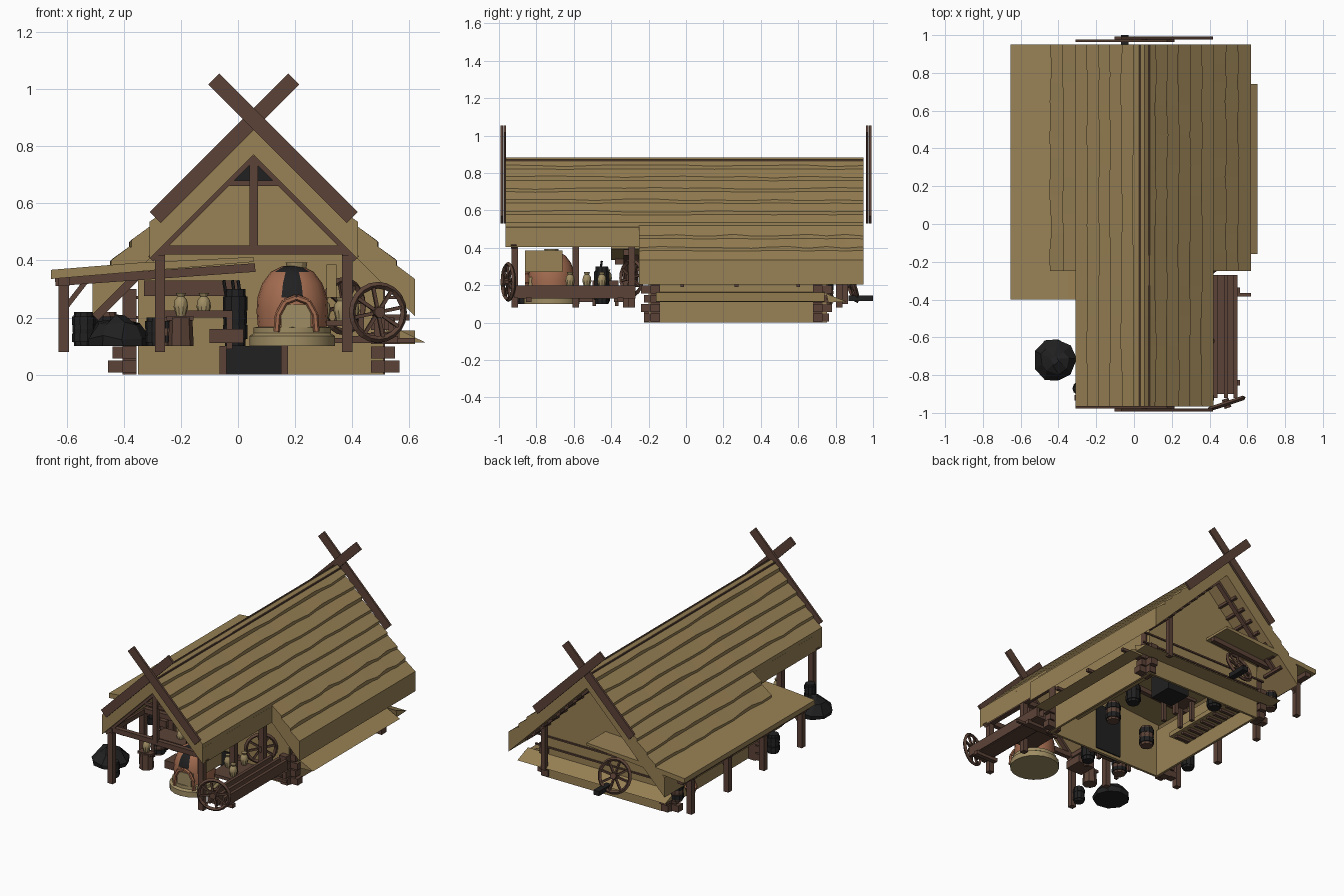
import bpy, bmesh, math, random
from mathutils import Vector

random.seed(4)
if "Cube" in bpy.data.objects:
    bpy.data.objects.remove(bpy.data.objects["Cube"])


def material(name, rgb):
    m = bpy.data.materials.new(name)
    m.use_nodes = True
    m.diffuse_color = (*rgb, 1)
    bsdf = next(n for n in m.node_tree.nodes if n.type == "BSDF_PRINCIPLED")
    bsdf.inputs["Base Color"].default_value = (*rgb, 1)
    return m


TAN = material("weathered tan", (.315, .22, .09))
BROWN = material("dark brown wood", (.105, .055, .038))
BLACK = material("black iron", (.015, .015, .016))
CLAY = material("orange clay", (.37, .15, .08))
PALE = material("pale clay", (.345, .265, .125))


def make(name, verts, faces, *mats):
    me = bpy.data.meshes.new(name)
    me.from_pydata(verts, [], faces)
    bm = bmesh.new()
    bm.from_mesh(me)
    bmesh.ops.recalc_face_normals(bm, faces=bm.faces)
    bm.to_mesh(me)
    bm.free()
    ob = bpy.data.objects.new(name, me)
    bpy.context.collection.objects.link(ob)
    for m in mats:
        me.materials.append(m)
    return ob


def sweep(name, rings, mat):
    """Skin a list of equal cross-sections and cap both ends."""
    n = len(rings[0])
    verts = [p for r in rings for p in r]
    faces = [(i * n + j, i * n + (j + 1) % n, (i + 1) * n + (j + 1) % n, (i + 1) * n + j)
             for i in range(len(rings) - 1) for j in range(n)]
    faces += [tuple(range(n)), tuple(range(len(verts) - n, len(verts)))]
    return make(name, verts, faces, mat)


def prism(name, profile, y0, y1, mat):
    return sweep(name, [[(x, y, z) for x, z in profile] for y in (y0, y1)], mat)


def box(name, x0, x1, y0, y1, z0, z1, mat):
    return prism(name, [(x0, z0), (x1, z0), (x1, z1), (x0, z1)], y0, y1, mat)


def beam(name, p, q, w, h, mat=BROWN, sides=4):
    """Straight timber (sides=4) or round bar between two points."""
    p, q = Vector(p), Vector(q)
    d = (q - p).normalized()
    a = d.cross((0, 0, 1))
    a = a.normalized() if a.length > .01 else Vector((1, 0, 0))
    b = d.cross(a)
    k = math.sqrt(.5) if sides == 4 else .5
    angles = [math.pi / sides + math.tau * i / sides for i in range(sides)]
    return sweep(name, [[c + (a * w * math.cos(t) + b * h * math.sin(t)) * k for t in angles]
                        for c in (p, q)], mat)


def lathe(name, c, profile, mat, n=12):
    return sweep(name, [[(c[0] + r * math.cos(math.tau * i / n), c[1] + r * math.sin(math.tau * i / n), c[2] + z)
                         for i in range(n)] for r, z in profile], mat)


def wheel(name, c, r, turn, tilt=0):
    bpy.ops.mesh.primitive_torus_add(major_segments=20, minor_segments=4, major_radius=r - .01,
                                     minor_radius=.012, location=c, rotation=(math.pi / 2 + tilt, 0, turn))
    rim = bpy.context.object
    rim.name = name + "_rim"
    rim.data.materials.append(BROWN)
    rot = rim.rotation_euler.to_matrix()
    c = Vector(c)
    for i in range(4):
        t = math.pi * i / 4 + .2
        v = rot @ Vector((math.cos(t), math.sin(t), 0)) * (r - .01)
        beam(name + "_spoke", c - v, c + v, .012, .012)
    ax = rot @ Vector((0, 0, .025))
    beam(name + "_hub", c - ax, c + ax, .04, .04, BROWN, 8)


def barrel(name, x, y, z, r, h, mat=BROWN):
    lathe(name, (x, y, z), [(r * .85, 0), (r, h * .5), (r * .85, h)], mat, 10)
    for f in (.12, .62):
        lathe(name + "_hoop", (x, y, z + h * f), [(r * 1.03, 0), (r * 1.03, h * .25)], BLACK, 10)


def jug(x, y, z, h=.08):
    lathe("jug", (x, y, z), [(r * h, k * h) for r, k in
                             ((.2, 0), (.32, .4), (.27, .7), (.15, .85), (.22, 1))], PALE, 10)


# Main roof: two slabs per slope plus lapped, slightly wavy planks
RX, BACK, FRONT, STEP = .055, .95, -.965, -.25
edges = [.0608 * i for i in range(7)] + [.432, .498, .565]
for s in (-1, 1):
    for d0, d1, y0 in ((0, .365, FRONT), (.365, .565, STEP)):
        prism("roof_slab", [(RX + s * d0, .875 - d0), (RX + s * d1, .875 - d1),
                            (RX + s * d1, .77 - d1), (RX + s * d0, .77 - d0)], y0, BACK, TAN)
    for k in range(9):
        d0, d1 = edges[k], edges[k + 1]
        y0 = FRONT if k < 6 else STEP
        rings = []
        for i in range(13):
            w = random.uniform(-.005, .005) if k not in (5, 8) else 0
            e, y = d1 + w, y0 + (BACK - y0) * i / 12
            rings.append([(RX + s * d0, y, .883 - d0), (RX + s * e, y, .9 - e),
                          (RX + s * e, y, .868 - e), (RX + s * d0, y, .86 - d0)])
        sweep("roof_plank", rings, TAN)
    # dark seam beside the ridge
    beam("ridge_seam", (RX + s * .025, FRONT, .868), (RX + s * .025, BACK, .868), .008, .008)

# Crossed gable boards on both ends
for end in (-1, 1):
    for s, y in ((1, .985), (-1, .97)):
        beam("gable_cross_board", (RX - s * .14, end * y, 1.035), (RX + s * .345, end * y, .55), .014, .055)

# Side lean-to roof, rafters, posts and braces
prism("lean_to_roof", [(-.655, .335), (-.655, .367), (-.35, .392), (.055, .412), (.055, .395)], -.4, BACK, TAN)
beam("lean_to_plate", (-.61, -.38, .325), (-.61, .93, .325), .04, .03)
for y in (.82, .44, .07, -.32):
    beam("lean_to_post", (-.61, y, .08), (-.61, y, .325), .036, .036)
    beam("lean_to_brace", (-.6, y, .24), (-.53, y, .33), .018, .018)
    beam("lean_to_rafter", (-.64, y, .325), (.06, y, .375), .03, .03)

# Sunken house: walls, gables, door
gable = [(-.35, 0), (.51, 0), (.51, .315), (RX, .77), (-.35, .365)]
prism("front_wall", gable, -.2, -.185, TAN)
prism("back_wall", gable, .74, .755, TAN)
prism("smoke_hole", [(RX - .09, .67), (RX + .09, .67), (RX, .76)], -.207, -.2, BLACK)
for x in (-.35, .495):
    box("side_wall", x, x + .015, -.2, .755, 0, .32, TAN)
box("door", -.04, .15, -.209, -.2, 0, .1, BLACK)
box("inner_door", -.04, .15, -.185, -.178, .02, .33, BLACK)
for x in (-.053, .163):
    beam("door_jamb", (x, -.21, 0), (x, -.21, .1), .025, .03)

# Corner posts with log ends stacked outward
for sx, x in ((-1, -.38), (1, .49)):
    for sy, y in ((-1, -.165), (1, .705)):
        beam("corner_post", (x, y, 0), (x, y, .3), .05, .05)
        for i in range(4):
            z, a, b = .028 + .05 * i, *((.075, .06) if i % 2 == 0 else (.06, .075))
            box("corner_log", x, x + sx * a, y - .025, y + .025, z - .021, z + .021, BROWN)
            box("corner_log", x - .025, x + .025, y, y + sy * b, z - .021, z + .021, BROWN)
for z in (.13, .2, .27):
    beam("back_wall_log", (-.4, .757, z), (.56, .757, z), .012, .01)
for y in (-.02, .27, .6):
    beam("eave_peg", (.5, y, .2), (.6, y, .2), .02, .02)

# Ground skirts
prism("side_skirt", [(.51, .165), (.56, .16), (.655, .113), (.56, .11)], -.16, .74, TAN)
sweep("back_skirt", [[(x, .75, .155), (x, .86, .112), (x, .76, .108)] for x in (-.45, .62)], TAN)

# Porch frame: posts, plates, truss
for s in (-1, 1):
    x = RX + s * .328
    for y in (-.915, -.59, -.29):
        beam("porch_post", (x, y, .08), (x, y, .43), .036, .036)
    beam("porch_plate", (x, -.94, .43), (x, -.2, .43), .035, .03)
    for y, d in ((-.92, .36), (.86, .45)):
        beam("gable_rafter", (RX, y, .765), (RX + s * d, y, .765 - d), .03, .025)
    for i in range(7):
        d = .1 + .06 * i
        beam("roof_purlin", (RX + s * d, .76, .765 - d), (RX + s * d, .92, .765 - d), .018, .018)
for y in (-.92, -.59):
    beam("tie_beam", (-.3, y, .437), (.41, y, .437), .03, .032)
beam("collar_beam", (-.03, -.92, .67), (.14, -.92, .67), .02, .02)
beam("king_post", (RX, -.925, .44), (RX, -.925, .76), .03, .03)
beam("back_gable_post", (.43, .85, .1), (.43, .85, .4), .03, .03)

# Domed furnace with iron front and clay arch
F = (.19, -.72, .1)
lathe("furnace_base", F, [(.15, 0), (.15, .035), (.135, .045), (.135, .065), (.1, .07)], PALE, 20)
dome = lathe("furnace_dome", F, [(.12, .065), (.125, .12), (.122, .17), (.105, .22), (.075, .26), (.035, .28)], CLAY, 20)
dome.data.materials.append(BLACK)
for f in dome.data.polygons:
    if f.center.y < F[1] and abs(f.center.x - F[0]) < .04 and f.center.z > .27:
        f.material_index = 1
lathe("furnace_chimney", (.205, -.72, .1), [(.034, .27), (.038, .293), (.03, .293)], PALE, 12)
arch = [(.135, .15), (.14, .21), (.165, .255), (.205, .27), (.245, .255), (.27, .21), (.275, .15)]
for a, b in zip(arch, arch[1:]):
    beam("furnace_arch", (a[0], -.85, a[1]), (b[0], -.85, b[1]), .022, .022, CLAY, 6)
box("furnace_mouth", .15, .255, -.848, -.8, .165, .245, PALE)
box("furnace_screen", .31, .345, -.86, -.66, .27, .385, TAN)

# Trough on the open side, with wheels
box("trough_floor", .43, .54, -.9, -.27, .13, .145, BROWN)
for x in (.43, .485, .535):
    box("trough_board", x - .008, x + .012, -.92, -.27, .135, .2, BROWN)
for y in (-.84, -.35):
    box("trough_bearer", .4, .56, y - .015, y + .015, .11, .135, BROWN)
wheel("front_wheel", (.49, -.95, .218), .105, .32)
wheel("porch_wheel", (.37, -.29, .24), .1, .7)
wheel("back_wheel", (-.1, .88, .21), .11, .15, .35)
beam("back_axle", (-.05, .87, .13), (-.05, 1, .13), .04, .03, BLACK)
beam("porch_windlass", (.3, -.375, .12), (.62, -.375, .12), .018, .018)

# Charcoal heap
heap = lathe("charcoal_heap", (-.42, -.72, .1), [(.11, 0), (.12, .03), (.075, .075), (.02, .1)], BLACK, 9)
for v in heap.data.vertices:
    v.co += Vector(random.uniform(-.012, .012) for _ in range(3)) * (v.co.z > .11)

# Porch work area: benches, barrels, anvil, jugs
box("workbench", -.28, -.02, -.5, -.36, .2, .225, BROWN)
box("wall_shelf", -.33, .0, -.28, -.21, .275, .33, BROWN)
beam("wall_strut", (-.5, -.27, .2), (-.33, -.27, .37), .03, .03)
for x in (-.27, -.03):
    for y in (-.49, -.37):
        beam("bench_leg", (x, y, .09), (x, y, .2), .02, .02)
for x, y in ((-.2, -.66), (-.12, -.42), (.3, -.53), (.36, -.45), (.4, -.62)):
    jug(x, y, .205 if x < 0 else .19)
box("jug_stand", .26, .42, -.66, -.42, .17, .19, BROWN)
lathe("work_stump", (-.2, -.66, .1), [(.045, 0), (.04, .1)], BROWN, 8)
box("work_plate", -.25, -.155, -.685, -.635, .19, .205, BROWN)
box("bellows", -.1, .02, -.62, -.5, .11, .16, BROWN)
for x, y, r, h, m in ((-.54, -.13, .04, .12, BLACK), (-.26, -.45, .045, .1, BROWN), (-.01, -.45, .042, .2, BLACK),
                      (-.29, -.87, .035, .1, BLACK), (-.46, .75, .04, .12, BROWN)):
    barrel("barrel", x, y, .1, r, h, m)
lathe("clay_pot", (-.47, .62, .1), [(.025, 0), (.04, .04), (.025, .08)], CLAY, 10)
for x in (-.03, 0, .02):
    beam("fire_iron", (x, -.47, .2), (x - .02, -.45, .33), .012, .012, BLACK, 6)

# Room furniture
box("table_top", -.12, .05, .3, .45, .16, .18, BROWN)
for x in (-.1, .03):
    for y in (.32, .43):
        beam("table_leg", (x, y, .03), (x, y, .16), .025, .025)
box("bed_board", -.335, -.2, .1, .7, .1, .13, TAN)
for i in range(10):
    box("bed_slat", -.32, -.22, .13 + .06 * i, .15 + .06 * i, .085, .1, BROWN)
box("side_bench", .36, .495, -.1, .7, .1, .125, TAN)
box("hearth", .12, .28, .5, .66, .02, .16, BLACK)
for x, y, m in ((.25, .1, BROWN), (-.1, 0, BROWN), (.3, .35, BLACK), (-.12, .62, BLACK)):
    barrel("room_barrel", x, y, .04, .045, .13, m)

# Smooth the round clay parts
bpy.ops.object.select_all(action="DESELECT")
for ob in bpy.data.objects:
    if ob.name.split(".")[0] in ("furnace_dome", "furnace_base", "jug", "clay_pot"):
        ob.select_set(True)
        bpy.context.view_layer.objects.active = ob
bpy.ops.object.shade_smooth_by_angle()
